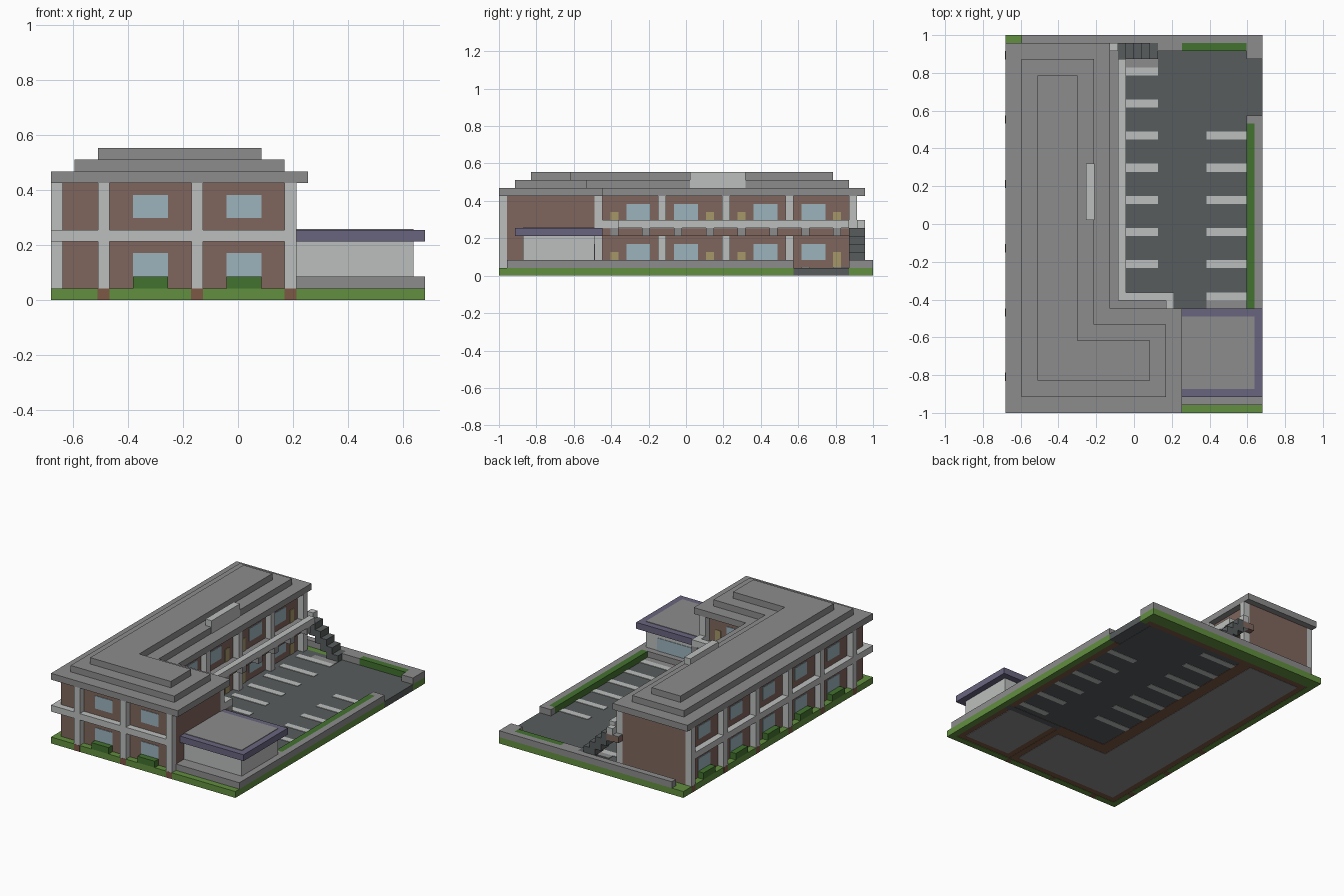
import bpy
import bmesh
from mathutils import Matrix, Vector

default_cube = bpy.data.objects.get("Cube")
if default_cube:
    bpy.data.objects.remove(default_cube, do_unlink=True)

UNIT = 2 / 47                      # one building block
ORIGIN = Vector((-16, -23.5, 0))   # plan corner, counted in blocks
THIN = 0.08                        # plate thickness in blocks


def material(name, *srgb):
    mat = bpy.data.materials.new(name)
    color = [((c / 255 + 0.055) / 1.055) ** 2.4 for c in srgb] + [1]
    mat.diffuse_color = color
    mat.use_nodes = True
    bsdf = mat.node_tree.nodes["Principled BSDF"]
    bsdf.inputs["Base Color"].default_value = color
    bsdf.inputs["Roughness"].default_value = 0.9
    return mat


brick = material("brick", 128, 102, 93)
white = material("white trim", 188, 191, 189)
concrete = material("concrete grey", 140, 140, 140)
asphalt = material("asphalt", 88, 92, 93)
grass = material("grass green", 97, 143, 62)
hedge = material("hedge green", 66, 114, 46)
glass = material("window blue", 156, 180, 190)
tan = material("door tan", 166, 151, 105)
purple = material("purple roof", 105, 101, 127)
earth = material("earth brown", 124, 88, 68)


def blocks(name, mat, *boxes):
    """One object of boxes, each given as x, y and z ranges in blocks."""
    bm = bmesh.new()
    for xs, ys, zs in boxes:
        low = Vector((xs[0], ys[0], zs[0]))
        size = Vector((xs[1], ys[1], zs[1])) - low
        place = Matrix.Translation((low + size / 2 + ORIGIN) * UNIT)
        bmesh.ops.create_cube(bm, size=1, matrix=place @ Matrix.Diagonal(size * UNIT).to_4x4())
    mesh = bpy.data.meshes.new(name)
    bm.to_mesh(mesh)
    bm.free()
    mesh.materials.append(mat)
    obj = bpy.data.objects.new(name, mesh)
    bpy.context.collection.objects.link(obj)
    return obj


def one(n):
    """The range of a single block."""
    return (n, n + 1)


GROUND, CURB = one(0), one(1)
FLOOR, RAIL = one(5), one(6)
BAYS = range(4, 45, 8)             # column positions along the long side
FRONT_BAYS = range(4, 21, 8)       # column positions along the front

# Ground: lawn border, parking lot and driveway
blocks("lawn", grass,
       ((0, 32), one(0), GROUND), (one(0), (1, 47), GROUND),
       ((1, 32), (45, 47), GROUND),
       (one(31), (1, 37), GROUND), (one(31), (44, 45), GROUND))
blocks("parking_lot", asphalt,
       ((12, 31), (12, 45), (THIN, 1)), ((21, 31), (12, 13), GROUND),
       (one(31), (37, 44), GROUND))
blocks("lot_underside", asphalt, ((13, 30), (13, 44), (THIN / 2, THIN)))
blocks("foundation_edge", earth,
       ((12, 13), (12, 45), (0, THIN)), ((13, 31), (12, 13), (0, THIN)),
       ((30, 31), (13, 37), (0, THIN)), ((13, 31), (44, 45), (0, THIN)),
       ((21, 31), (1, 12), (THIN, 1)))

# Painted parking lines
lines = [((13, 19), one(y), (0, 1 + THIN)) for y in range(18, 43, 4)]
lines += [((25, 30), one(y), (0, 1 + THIN)) for y in range(14, 35, 4)]
blocks("parking_lines", white, *lines)

# Kerbs and hedges
blocks("kerb", concrete,
       ((2, 32), one(46), CURB), (one(31), (13, 37), CURB),
       (one(30), one(36), CURB), ((30, 32), (44, 46), CURB),
       ((19, 22), one(45), CURB), ((21, 32), (1, 13), CURB),
       ((15, 19), one(43), (1, 1 + THIN)), ((25, 30), one(13), (1, 1 + THIN)))
blocks("boundary_hedge", hedge,
       (one(30), (13, 36), CURB), ((22, 30), one(45), CURB))
bushes = [((b + 3, b + 6), one(0), CURB) for b in FRONT_BAYS[:-1]]
bushes += [(one(0), (b + 3, b + 6), CURB) for b in BAYS[:-1]]
blocks("window_bushes", hedge, *bushes)

# Brick building in an L shape
blocks("brick_walls", brick,
       ((1, 12), (12, 45), (THIN, 10)), ((1, 21), (1, 12), (THIN, 10)))
blocks("wall_footing", earth,
       ((1, 12), (12, 45), (THIN / 2, THIN)), ((1, 21), (1, 12), (THIN / 2, THIN)))
blocks("ground_slab", concrete,
       ((2, 11), (11, 44), (0, THIN)), ((2, 20), (2, 11), (0, THIN)),
       ((22, 30), (2, 12), (0, THIN)))

# Columns on every side, with brown feet on the lawn
outer = [(one(b), one(0)) for b in FRONT_BAYS] + [(one(0), one(b)) for b in BAYS]
inner = [(one(12), one(b)) for b in BAYS[1:]] + [(one(20), one(12))]
blocks("columns", white, *[(x, y, (1, 10)) for x, y in outer + inner])
feet = [((x[0] - THIN / 4, x[1]), (y[0] - THIN / 4, y[1]), (0, 1)) for x, y in outer]
blocks("column_feet", earth, *feet)

# White band at the upper storey
blocks("storey_band", white,
       ((0, 21), one(0), FLOOR), (one(0), (1, 45), FLOOR))

# Windows and doors on both storeys
panes, doors = [], []
for level in (1, 6):
    pane_z, door_z = (level + 1, level + 3), (level, level + 2)
    front, west = (1 - THIN, 1), (1 - THIN, 1)
    east = north = (12, 12 + THIN)
    panes += [((b + 3, b + 6), front, pane_z) for b in FRONT_BAYS[:-1]]
    panes += [(west, (b + 3, b + 6), pane_z) for b in BAYS[:-1]]
    for n, b in enumerate(BAYS[1:-1]):
        flip = n % 2               # rooms alternate in mirrored pairs
        pane, door = (b + 2, b + 6) if flip else (b + 4, b + 2)
        panes.append((east, (pane, pane + 3), pane_z))
        doors.append((east, one(door), door_z))
    panes.append(((14, 17), north, pane_z))
    doors.append((one(18), north, door_z))
blocks("windows", glass, *panes)
blocks("doors", tan, *doors)

# Balcony walkway, joists and railing
blocks("walkway", brick,
       ((12, 14), (14, 46), (5, 6 - THIN)), ((12, 21), (12, 14), (5, 6 - THIN)))
blocks("walkway_top", concrete,
       ((12, 14), (14, 46), (6 - THIN, 6)), ((12, 21), (12, 14), (6 - THIN, 6)))
joists = [(one(14), one(b), FLOOR) for b in range(14, 44, 4)]
joists += [(one(b), one(14), FLOOR) for b in (17, 20)]
blocks("walkway_joists", concrete, *joists)
blocks("railing", white,
       (one(14), (14, 44), RAIL), ((15, 21), one(14), RAIL),
       (one(20), one(13), RAIL), (one(13), one(45), (5 - THIN, 7)))

# Open staircase
blocks("stairs", asphalt,
       *[(one(14 + n), (44, 46), (max(1, 4 - n), 6 - n)) for n in range(5)])

# Stepped roof, each tier set in from the one below
for n, (inset, side) in enumerate(((0, 13), (2, 11), (4, 9))):
    arm = 22 - inset
    blocks("roof_tier_%d" % (n + 1), concrete,
           ((inset, side), (side, 46 - inset), one(10 + n)),
           ((inset, arm), (inset, side), one(10 + n)))
blocks("roof_sign", white, ((10, 11 + THIN), (24, 31), (11, 13 + THIN / 4)))

# Small office with a purple-edged roof
blocks("office_walls", white, ((21, 31), (3, 12), (2, 5)))
blocks("office_window", glass, ((23, 29), (12, 12 + THIN), (2, 4)))
blocks("office_roof", purple, ((21, 32), (2, 13), FLOOR))
blocks("office_roof_top", concrete, ((21, 31), (3, 12), (6, 6 + THIN)))
